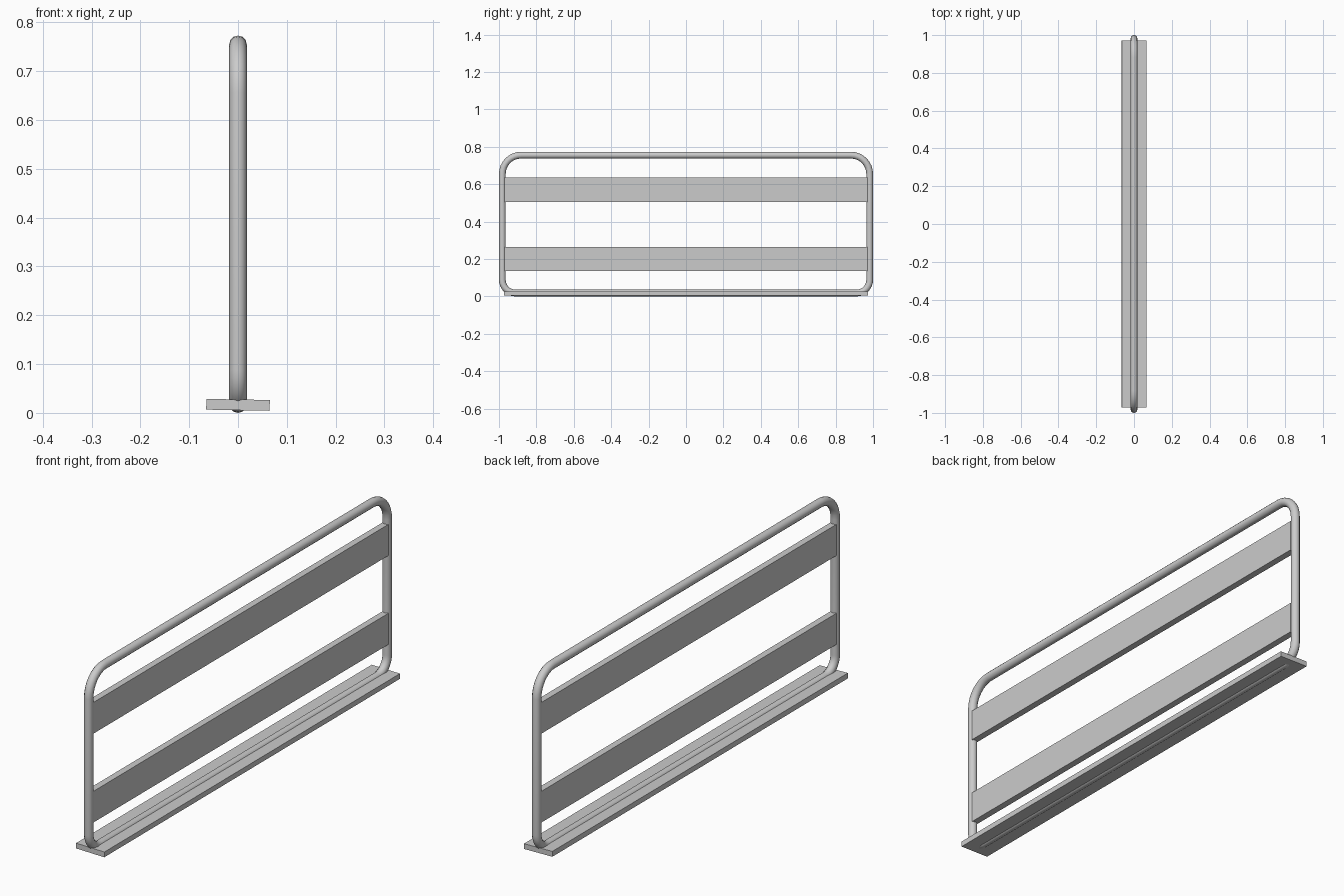
import bpy
import math

if "Cube" in bpy.data.objects:
    bpy.data.objects.remove(bpy.data.objects["Cube"], do_unlink=True)

grey = bpy.data.materials.new("light_grey_metal")
grey.use_nodes = True
colour = (0.6, 0.6, 0.6, 1)
grey.diffuse_color = colour
grey.node_tree.nodes["Principled BSDF"].inputs["Base Color"].default_value = colour


def box(name, size, z, tilt=0):
    """Flat bar centred on x = y = 0."""
    bpy.ops.mesh.primitive_cube_add(size=1, location=(0, 0, z))
    ob = bpy.context.object
    ob.name = name
    ob.scale = size
    ob.rotation_euler.y = tilt
    ob.data.materials.append(grey)
    return ob


# Path of the tube loop: straight runs joined by rounded corners
TUBE = 0.018
SIDE, LOW, HIGH = 1 - TUBE, TUBE, 0.773 - TUBE
STEPS = 8
corners = [(1, LOW, 0.07, -90), (1, HIGH, 0.1, 0),
           (-1, HIGH, 0.1, 90), (-1, LOW, 0.07, 180)]
path = []
for side, z, r, start in corners:
    cy = side * (SIDE - r)
    cz = z + r if z == LOW else z - r
    for i in range(STEPS + 1):
        a = math.radians(start + 90 * i / STEPS)
        path.append((0, cy + r * math.cos(a), cz + r * math.sin(a)))

# Bent tube frame
curve = bpy.data.curves.new("tube_frame", "CURVE")
curve.dimensions = "3D"
curve.bevel_depth = TUBE
curve.bevel_resolution = 4
spline = curve.splines.new("POLY")
spline.points.add(len(path) - 1)
for point, co in zip(spline.points, path):
    point.co = (*co, 1)
spline.use_cyclic_u = True
curve.materials.append(grey)
frame = bpy.data.objects.new("tube_frame", curve)
bpy.context.collection.objects.link(frame)
bpy.ops.object.select_all(action="DESELECT")
frame.select_set(True)
bpy.context.view_layer.objects.active = frame
bpy.ops.object.convert(target="MESH")
bpy.ops.object.shade_smooth_by_angle(angle=math.radians(40))

# Two slats between the posts and the foot plate below
box("lower_slat", (0.028, 1.94, 0.13), 0.2)
box("upper_slat", (0.028, 1.94, 0.13), 0.57)
box("foot_plate", (0.13, 1.945, 0.022), 0.0165, 0.018)
